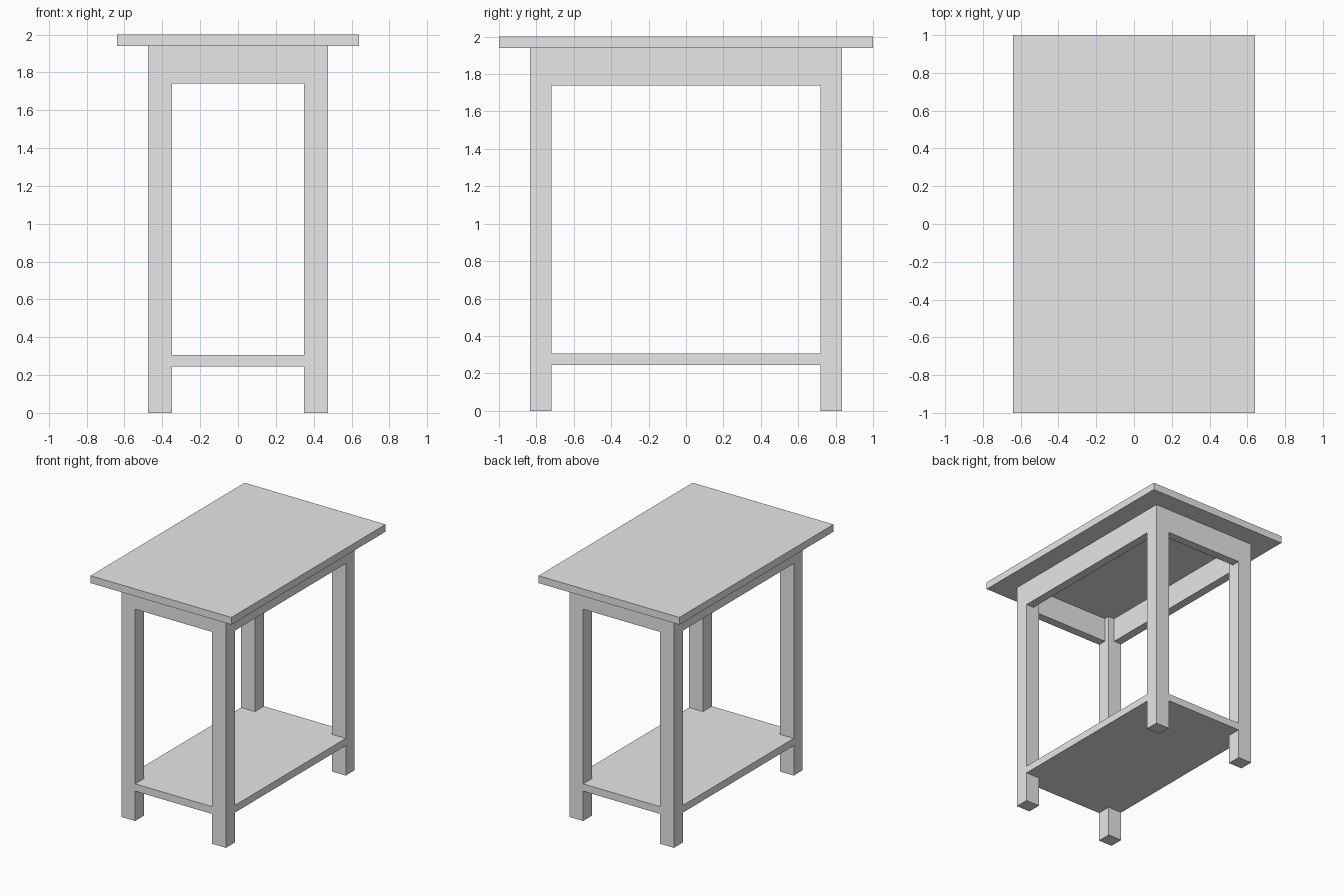
import bpy
import bmesh

cube = bpy.data.objects.get("Cube")
if cube:
    bpy.data.objects.remove(cube, do_unlink=True)

# One plain finish for the whole table
grey = bpy.data.materials.new("light grey")
grey.use_nodes = True
colour = (0.8, 0.8, 0.8, 1)
grey.diffuse_color = colour
grey.node_tree.nodes["Principled BSDF"].inputs["Base Color"].default_value = colour

# Outer and inner limits of the legs
OUT_X, IN_X = 0.475, 0.35
OUT_Y, IN_Y = 0.835, 0.72
TOP_UNDER = 1.94
APRON_LOW, APRON_THICK = 1.74, 0.07
SHELF_LOW, SHELF_HIGH = 0.245, 0.305


def prism(name, outline, low, high):
    """Extrude a flat outline upward from low to high."""
    bm = bmesh.new()
    base = bm.faces.new([bm.verts.new((x, y, low)) for x, y in outline])
    side = bmesh.ops.extrude_face_region(bm, geom=[base])
    moved = [v for v in side["geom"] if isinstance(v, bmesh.types.BMVert)]
    bmesh.ops.translate(bm, verts=moved, vec=(0, 0, high - low))
    bmesh.ops.recalc_face_normals(bm, faces=bm.faces)
    mesh = bpy.data.meshes.new(name)
    bm.to_mesh(mesh)
    bm.free()
    mesh.materials.append(grey)
    obj = bpy.data.objects.new(name, mesh)
    bpy.context.collection.objects.link(obj)
    return obj


def box(name, x0, x1, y0, y1, low, high):
    return prism(name, [(x0, y0), (x1, y0), (x1, y1), (x0, y1)], low, high)


# Table top
box("table_top", -0.64, 0.64, -1, 1, TOP_UNDER, 2)

# Legs
for side, sx in (("left", 1), ("right", -1)):
    for end, sy in (("front", -1), ("back", 1)):
        box(f"{end}_{side}_leg", sx * IN_X, sx * OUT_X,
            sy * IN_Y, sy * OUT_Y, 0, TOP_UNDER)

# Aprons, flush with the outside of the legs
for name, s in (("left_apron", 1), ("right_apron", -1)):
    box(name, s * (OUT_X - APRON_THICK), s * OUT_X, -IN_Y, IN_Y, APRON_LOW, TOP_UNDER)
for name, s in (("front_apron", -1), ("back_apron", 1)):
    box(name, -IN_X, IN_X, s * (OUT_Y - APRON_THICK), s * OUT_Y, APRON_LOW, TOP_UNDER)

# Lower shelf, notched at the corners around the legs
quarter = [(OUT_X, IN_Y), (IN_X, IN_Y), (IN_X, OUT_Y)]
outline = quarter + [(-x, y) for x, y in reversed(quarter)]
outline += [(-x, -y) for x, y in outline]
prism("lower_shelf", outline, SHELF_LOW, SHELF_HIGH)
